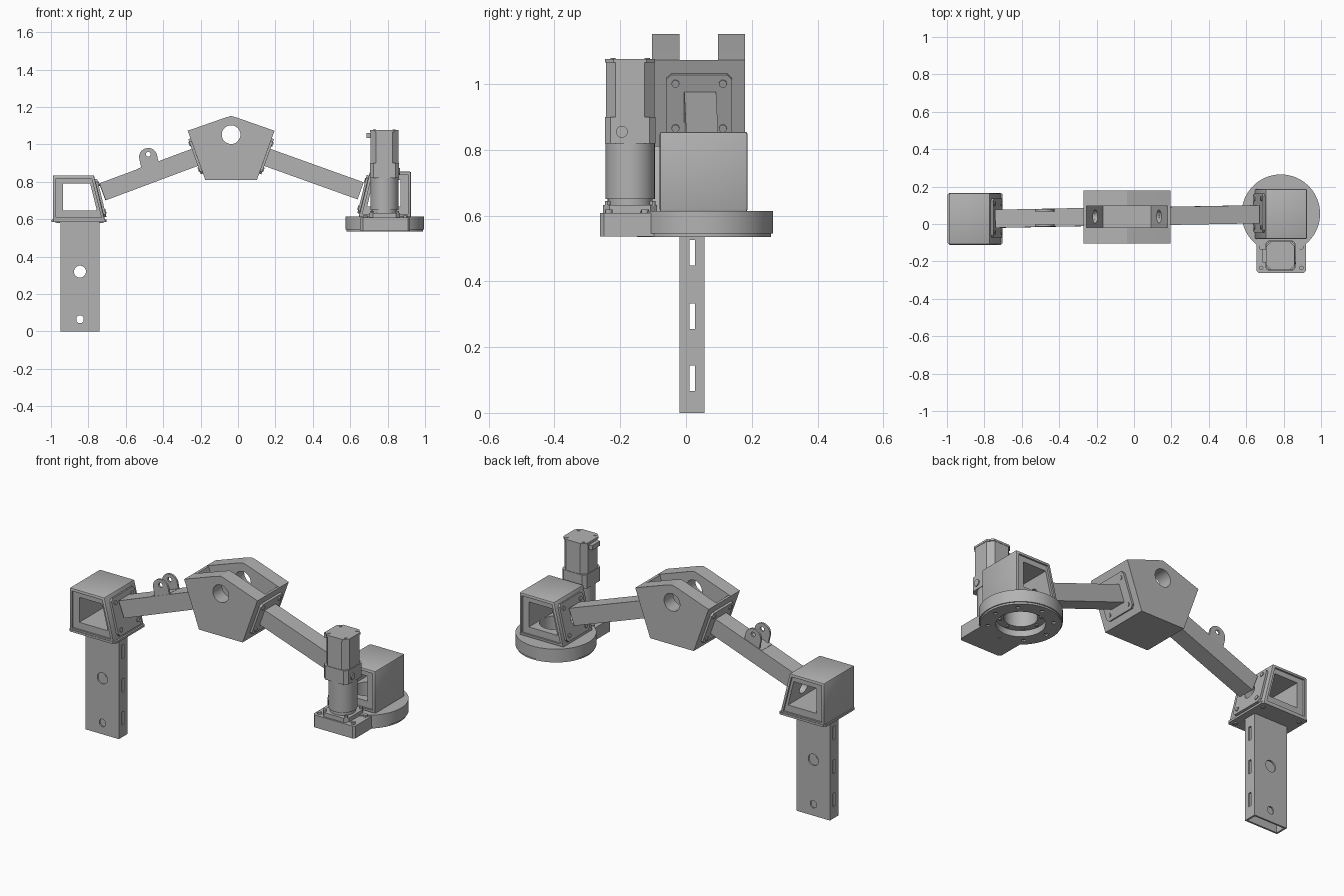
import bpy, bmesh
from math import cos, sin, tau, radians
from mathutils import Vector

old = bpy.data.objects.get("Cube")
if old:
    bpy.data.objects.remove(old)

grey = bpy.data.materials.new("machined_grey")
grey.use_nodes = True
grey.diffuse_color = (0.45, 0.45, 0.45, 1)
grey.node_tree.nodes["Principled BSDF"].inputs["Base Color"].default_value = grey.diffuse_color
parts = []
X, Y, Z = Vector((1, 0, 0)), Vector((0, 1, 0)), Vector((0, 0, 1))


def extrude(name, pts, origin, normal, xdir, depth, bevel=0):
    """Extrude a flat outline along normal, starting at origin."""
    n = Vector(normal).normalized()
    x = (Vector(xdir) - n * n.dot(xdir)).normalized()
    y = n.cross(x)
    bm = bmesh.new()
    face = bm.faces.new([bm.verts.new(Vector(origin) + x * a + y * b) for a, b in pts])
    new = bmesh.ops.extrude_face_region(bm, geom=[face])["geom"]
    bmesh.ops.translate(bm, vec=n * depth, verts=[v for v in new if isinstance(v, bmesh.types.BMVert)])
    bmesh.ops.recalc_face_normals(bm, faces=bm.faces)
    if bevel:
        bmesh.ops.bevel(bm, geom=bm.edges[:], offset=bevel, segments=2, affect="EDGES", profile=0.5)
    mesh = bpy.data.meshes.new(name)
    bm.to_mesh(mesh)
    bm.free()
    mesh.materials.append(grey)
    ob = bpy.data.objects.new(name, mesh)
    bpy.context.collection.objects.link(ob)
    parts.append(ob)
    return ob


def circle(r, n=32):
    return [(r * cos(tau * i / n), r * sin(tau * i / n)) for i in range(n)]


def rect(w, h, c=0.0):
    """Rectangle, with cut corners if c is given."""
    w, h = w / 2, h / 2
    if not c:
        return [(-w, -h), (w, -h), (w, h), (-w, h)]
    return [(c - w, -h), (w - c, -h), (w, c - h), (w, h - c),
            (w - c, h), (c - w, h), (-w, h - c), (-w, c - h)]


def prism(name, pts, y0, y1, bevel=0):
    """Side outline in x and z, running from y0 to y1."""
    return extrude(name, pts, (0, y1, 0), -Y, X, y1 - y0, bevel)


def box(name, x0, x1, y0, y1, z0, z1, c=0.0):
    return extrude(name, rect(x1 - x0, y1 - y0, c), ((x0 + x1) / 2, (y0 + y1) / 2, z0), Z, X, z1 - z0)


def cyl(name, r, origin, normal, depth, n=32):
    side = Y if abs(Vector(normal).normalized().y) < 0.9 else X
    return extrude(name, circle(r, n), origin, normal, side, depth)


def cut(ob, *tools):
    for t in tools:
        mod = ob.modifiers.new("cut", "BOOLEAN")
        mod.operation, mod.solver, mod.object = "DIFFERENCE", "EXACT", t
    mesh = bpy.data.meshes.new_from_object(ob.evaluated_get(bpy.context.evaluated_depsgraph_get()))
    ob.modifiers.clear()
    ob.data = mesh
    for t in tools:
        parts.remove(t)
        bpy.data.objects.remove(t)


def mount_plate(name, centre, normal, size, thick=0.012):
    """Cut-corner flange with a bore and four bolts."""
    c, n = Vector(centre), Vector(normal).normalized()
    plate = extrude(name, rect(size, size, 0.015), c, n, Y, thick)
    cut(plate, cyl("bore", 0.036, c - n * 0.05, n, 0.1))
    up = n.cross(Y)
    for a in (-1, 1):
        for b in (-1, 1):
            p = c + (Y * a + up * b) * size * 0.36 + n * thick
            cyl(name + "_bolt", 0.012, p, n, 0.005, 12)


def tube(name, p, q, w, h, wall):
    p, q = Vector(p), Vector(q)
    d, side = q - p, (X if abs(q.z - p.z) > 0.5 else Y)
    ob = extrude(name, rect(w, h), p, d, side, d.length)
    cut(ob, extrude("inner", rect(w - wall * 2, h - wall * 2), p - d * 0.1, d, side, d.length * 1.2))
    return ob


def bracket(name, s, x, z, y0, y1):
    """Sloped box with an open window; s is the direction of the slope."""
    def outline(pts):
        return [(x + s * a, z + b) for a, b in pts]
    body = prism(name, outline([(0, 0), (0.28, 0), (0.22, 0.243), (0, 0.243)]), y0, y1, 0.007)
    recess = [(0.016, 0.016), (0.26, 0.016), (0.207, 0.227), (0.016, 0.227)]
    n = Vector((s * 0.243, 0, 0.06)).normalized()
    mid = Vector((x + s * 0.25, (y0 + y1) / 2 + 0.005, z + 0.12))
    cut(body,
        prism("front_recess", outline(recess), y0 - 0.05, y0 + 0.01),
        prism("back_recess", outline(recess), y1 - 0.01, y1 + 0.05),
        prism("window", outline([(0.055, 0.055), (0.235, 0.055), (0.2, 0.198), (0.055, 0.198)]),
              y0 - 0.1, y1 + 0.1),
        cyl("bore", 0.036, mid - n * 0.1, n, 0.15))
    mount_plate(name + "_flange", mid, n, 0.21)
    return body


# Upright post with slots and holes
post = tube("post", (-0.845, 0.018, 0), (-0.845, 0.018, 0.59), 0.21, 0.076, 0.01)
slots = [box("slot", -1.1, -0.6, 0.01, 0.028, z, z + 0.078) for z in (0.066, 0.255, 0.448)]
cut(post, *slots, cyl("hole", 0.032, (-0.845, -0.2, 0.32), Y, 0.4),
    extrude("small_hole", rect(0.036, 0.042, 0.01), (-0.845, 0.2, 0.065), -Y, X, 0.4))

# Post bracket and its base plate
bracket("post_bracket", 1, -0.99, 0.592, -0.11, 0.165)
box("post_bracket_base", -0.996, -0.702, -0.112, 0.167, 0.586, 0.598, 0.01)
for px in (-0.965, -0.73):
    for py in (-0.08, 0.135):
        cyl("base_bolt", 0.012, (px, py, 0.58), Z, 0.007, 12)

# Five-sided elbow joint: two cheeks, sloped walls and a floor
cx = -0.037
cheek = [(-0.138, 0.81), (0.138, 0.81), (0.232, 1.073), (0.035, 1.142),
         (0, 1.152), (-0.035, 1.142), (-0.232, 1.073)]
cheek = [(cx + a, b) for a, b in cheek]
for name, y0, y1 in (("front_cheek", -0.103, -0.02), ("back_cheek", 0.097, 0.18)):
    cut(prism("elbow_" + name, cheek, y0, y1),
        cyl("eye", 0.05, (cx, y0 - 0.05, 1.052), Y, 0.2, 40))
box("elbow_floor", cx - 0.138, cx + 0.138, -0.021, 0.098, 0.81, 0.826)
for s, side in ((-1, "right"), (1, "left")):
    n = Vector((s * 0.263, 0, -0.094)).normalized()
    mid = Vector((cx + s * 0.184, 0.04, 0.938))
    wall = prism("elbow_wall_" + side, [(cx + s * a, b) for a, b in
                 ((0.138, 0.81), (0.232, 1.073), (0.217, 1.073), (0.122, 0.81))], -0.021, 0.098)
    cut(wall, cyl("bore", 0.036, mid - n * 0.05, n, 0.1))
    mount_plate("elbow_flange_" + side, mid, n, 0.2)

# Square arms
tube("right_arm", (-0.725, 0.028, 0.746), (-0.225, 0.038, 0.933), 0.097, 0.097, 0.008)
tube("left_arm", (0.15, 0.043, 0.933), (0.655, 0.052, 0.752), 0.097, 0.097, 0.008)

# Lifting ears on the right arm
arch = [(-0.48 + 0.049 * cos(radians(a)), 0.932 + 0.049 * sin(radians(a))) for a in range(20, 201, 15)]
arch += [(-0.516, 0.868), (-0.424, 0.902)]
for y in (-0.014, 0.068):
    cut(prism("lifting_ear", arch, y, y + 0.011),
        cyl("ear_hole", 0.013, (-0.48, y - 0.05, 0.948), Y, 0.1, 16))
prism("ear_base", [(-0.532, 0.862), (-0.428, 0.9), (-0.431, 0.909), (-0.535, 0.871)], -0.014, 0.079)

# Round turntable with stepped bore
tx, ty = 0.785, 0.055
disc = cyl("turntable", 0.21, (tx, ty, 0.545), Z, 0.069, 64)
lip = cyl("turntable_lip", 0.204, (tx, ty, 0.535), Z, 0.011, 64)
cut(disc, cyl("wide_bore", 0.125, (tx, ty, 0.5), Z, 0.07, 48),
    cyl("bore", 0.085, (tx, ty, 0.5), Z, 0.2, 48))
cut(lip, cyl("wide_bore", 0.125, (tx, ty, 0.5), Z, 0.07, 48),
    *[cyl("bolt_hole", 0.011, (tx + 0.165 * cos(tau * i / 8), ty + 0.165 * sin(tau * i / 8), 0.5), Z, 0.044, 12)
      for i in range(8)])
for a, b in circle(0.104, 8):
    cyl("ring_bolt", 0.009, (tx + a, ty + b, 0.564), Z, 0.008, 12)

# Bracket on the turntable
seat = bracket("turntable_bracket", -1, 0.925, 0.612, -0.08, 0.187)
cut(seat, cyl("bore", 0.085, (tx, ty, 0.5), Z, 0.18, 48))

# Drive housing with corner bolts
box("drive_housing", 0.655, 0.92, -0.262, -0.08, 0.537, 0.608, 0.012)
for px in (0.68, 0.895):
    for py in (-0.235, -0.125):
        cyl("housing_bolt", 0.012, (px, py, 0.607), Z, 0.012, 12)

# Gear motor
mx, my = 0.783, -0.17
for name, w, c, z0, z1 in (("motor_flange", 0.165, 0.02, 0.607, 0.632),
                           ("motor_collar", 0.154, 0.018, 0.82, 0.9),
                           ("motor_body", 0.148, 0.03, 0.9, 1.066),
                           ("motor_cap", 0.152, 0.026, 1.066, 1.077)):
    extrude(name, rect(w, w, c), (mx, my, z0), Z, X, z1 - z0)
cyl("motor_gearbox_foot", 0.068, (mx, my, 0.63), Z, 0.022)
cyl("motor_gearbox", 0.075, (mx, my, 0.65), Z, 0.172, 40)
cyl("motor_plug", 0.018, (mx + 0.075, my - 0.025, 0.855), X, 0.008, 16)
box("motor_connector", 0.688, 0.712, -0.205, -0.135, 1.035, 1.062)
for sx in (-1, 1):
    for sy in (-1, 1):
        cyl("motor_screw", 0.009, (mx + sx * 0.068, my + sy * 0.068, 0.63), Z, 0.014, 12)
        cyl("cap_screw", 0.008, (mx + sx * 0.052, my + sy * 0.052, 1.076), Z, 0.004, 12)

# Smooth round surfaces, keep corners sharp
bpy.ops.object.select_all(action="DESELECT")
for ob in parts:
    ob.select_set(True)
bpy.context.view_layer.objects.active = parts[0]
bpy.ops.object.shade_smooth_by_angle(angle=radians(30))
